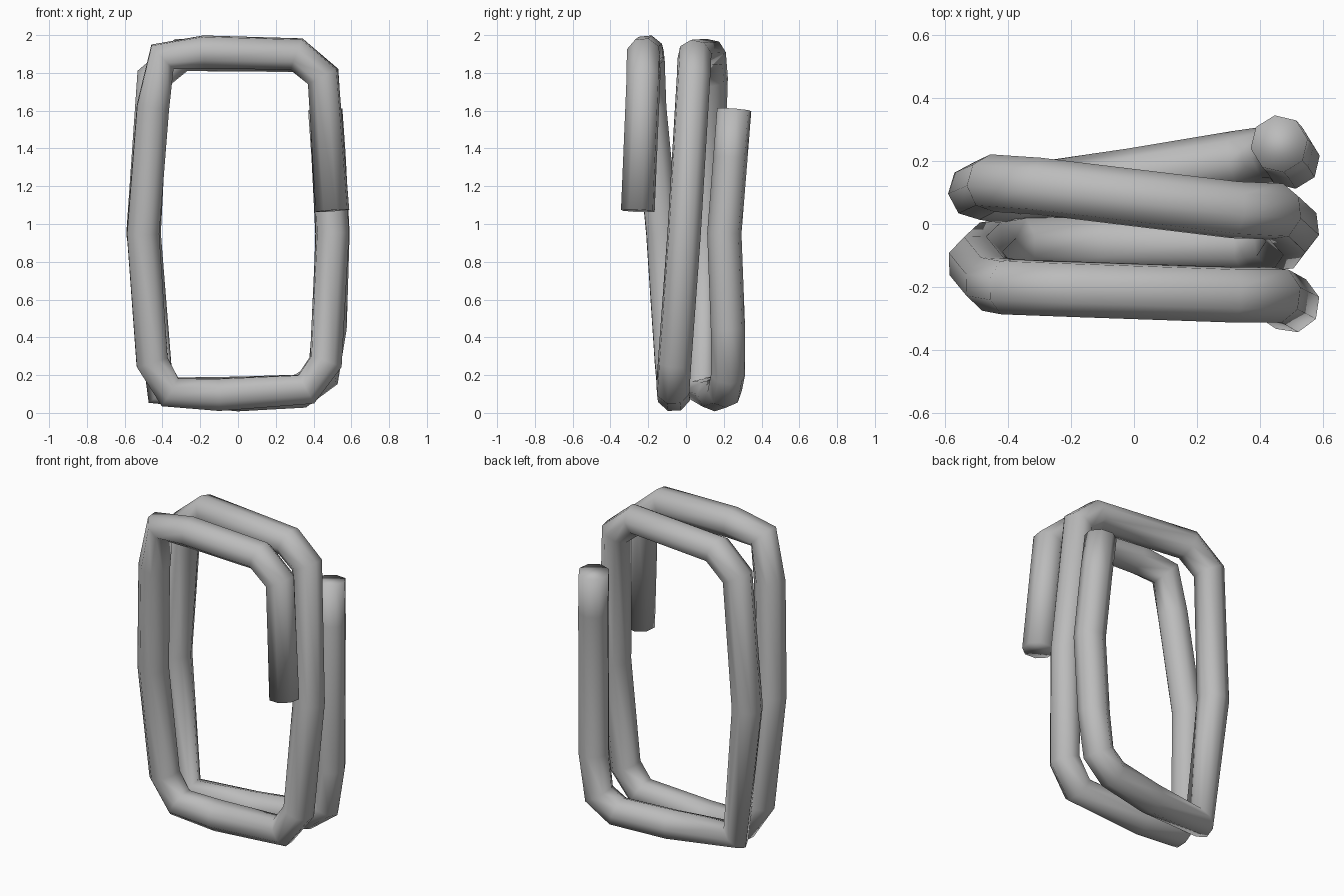
import bpy
import bmesh

cube = bpy.data.objects.get("Cube")
if cube:
    bpy.data.objects.remove(cube, do_unlink=True)

# Centre line of the coil, wound from the front end to the back end
path = [
    # front loop: free end, top, left side, bottom
    (.50, -.255, 1.07), (.45, -.225, 1.78), (.31, -.225, 1.90),
    (-.18, -.208, 1.91), (-.40, -.20, 1.885), (-.45, -.19, 1.62),
    (-.503, -.125, .95), (-.455, -.08, .27), (-.36, -.065, .11),
    (-.10, -.065, .097), (.36, -.07, .125),
    # middle: right side, then over the top
    (.465, -.06, .27), (.50, -.01, .95), (.452, .04, 1.78),
    (.32, .045, 1.89), (-.30, .12, 1.895), (-.45, .13, 1.77),
    # back loop: left side, bottom, free end
    (-.50, .105, .95), (-.41, .09, .12), (0, .15, .10),
    (.33, .205, .115), (.45, .222, .20), (.485, .222, .45),
    (.50, .203, .95), (.48, .235, 1.35), (.462, .255, 1.605),
]

# Octagonal tube swept along the centre line
curve = bpy.data.curves.new("coil_path", "CURVE")
curve.dimensions = "3D"
curve.bevel_depth = .092
curve.bevel_resolution = 2
curve.use_fill_caps = True
spline = curve.splines.new("POLY")
spline.points.add(len(path) - 1)
for point, co in zip(spline.points, path):
    point.co = (*co, 1)
helper = bpy.data.objects.new("coil_path", curve)
bpy.context.collection.objects.link(helper)
bpy.context.view_layer.update()
evaluated = helper.evaluated_get(bpy.context.evaluated_depsgraph_get())
mesh = bpy.data.meshes.new_from_object(evaluated)
mesh.name = "coiled_tube"
bpy.data.objects.remove(helper, do_unlink=True)

# Weld the caps on and shade everything smooth
bm = bmesh.new()
bm.from_mesh(mesh)
bmesh.ops.remove_doubles(bm, verts=bm.verts, dist=.0005)
bmesh.ops.recalc_face_normals(bm, faces=bm.faces)
for edge in bm.edges:
    edge.smooth = True
for face in bm.faces:
    face.smooth = True
    face.material_index = 0
bm.to_mesh(mesh)
bm.free()

# Plain grey material
grey = bpy.data.materials.new("light_grey")
grey.use_nodes = True
colour = (.5, .5, .5, 1)
grey.diffuse_color = colour
grey.node_tree.nodes["Principled BSDF"].inputs["Base Color"].default_value = colour
mesh.materials.clear()
mesh.materials.append(grey)

tube = bpy.data.objects.new("coiled_tube", mesh)
bpy.context.collection.objects.link(tube)
